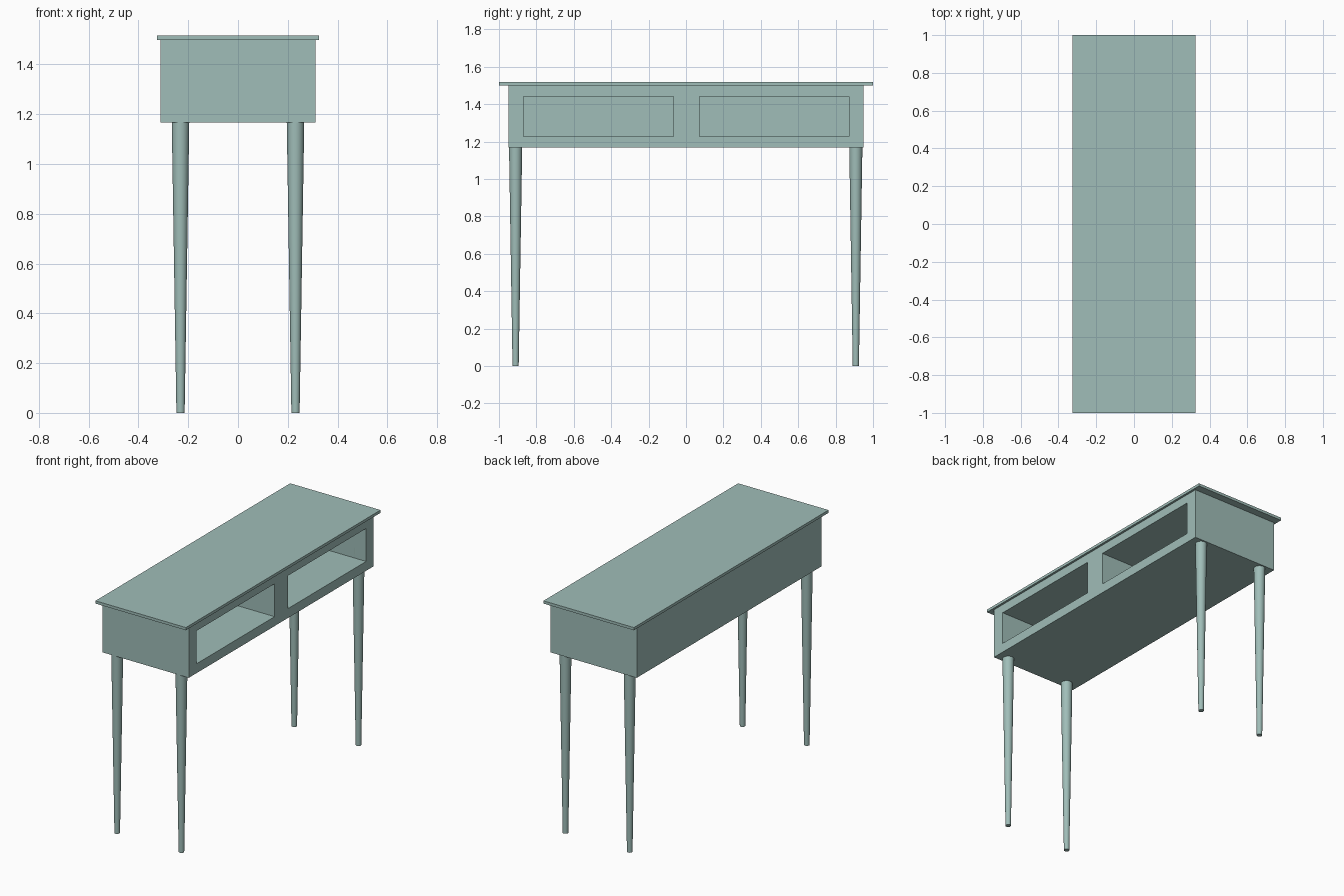
import bpy

if "Cube" in bpy.data.objects:
    bpy.data.objects.remove(bpy.data.objects["Cube"])

# Grey-green paint
paint = bpy.data.materials.new("grey_green_paint")
paint.diffuse_color = (0.35, 0.51, 0.48, 1)
paint.use_nodes = True
paint.node_tree.nodes["Principled BSDF"].inputs["Base Color"].default_value = paint.diffuse_color


def box(name, lo, hi):
    """Axis-aligned box between two corners."""
    centre = [(a + b) / 2 for a, b in zip(lo, hi)]
    bpy.ops.mesh.primitive_cube_add(size=1, location=centre)
    ob = bpy.context.object
    ob.name = name
    ob.scale = [b - a for a, b in zip(lo, hi)]
    bpy.ops.object.transform_apply(location=False, rotation=False, scale=True)
    ob.data.materials.append(paint)
    return ob


def leg(name, x, y):
    """Round leg, tapering to the floor, with its top set into the case."""
    height = 1.295
    bpy.ops.mesh.primitive_cone_add(vertices=32, radius1=0.0165, radius2=0.0372,
                                    depth=height, location=(x, y, height / 2))
    ob = bpy.context.object
    ob.name = name
    ob.data.materials.append(paint)
    bpy.ops.object.shade_smooth_by_angle()


# Table top
box("table_top", (-0.325, -1, 1.499), (0.325, 1, 1.517))

# Case with two open compartments on the +x side
case = box("case", (-0.311, -0.95, 1.167), (0.311, 0.95, 1.499))
for y0, y1 in ((-0.868, -0.068), (0.072, 0.872)):
    cutter = box("compartment_cutter", (-0.25, y0, 1.228), (0.4, y1, 1.442))
    cutter.hide_render = True
    bpy.context.view_layer.objects.active = case
    cut = case.modifiers.new("compartment", 'BOOLEAN')
    cut.operation = 'DIFFERENCE'
    cut.solver = 'EXACT'
    cut.object = cutter
    bpy.ops.object.modifier_apply(modifier=cut.name)
    bpy.data.objects.remove(cutter)

# Four legs
for side, x in (("left", -0.231), ("right", 0.231)):
    for end, y in (("front", -0.911), ("back", 0.908)):
        leg(f"{end}_{side}_leg", x, y)
